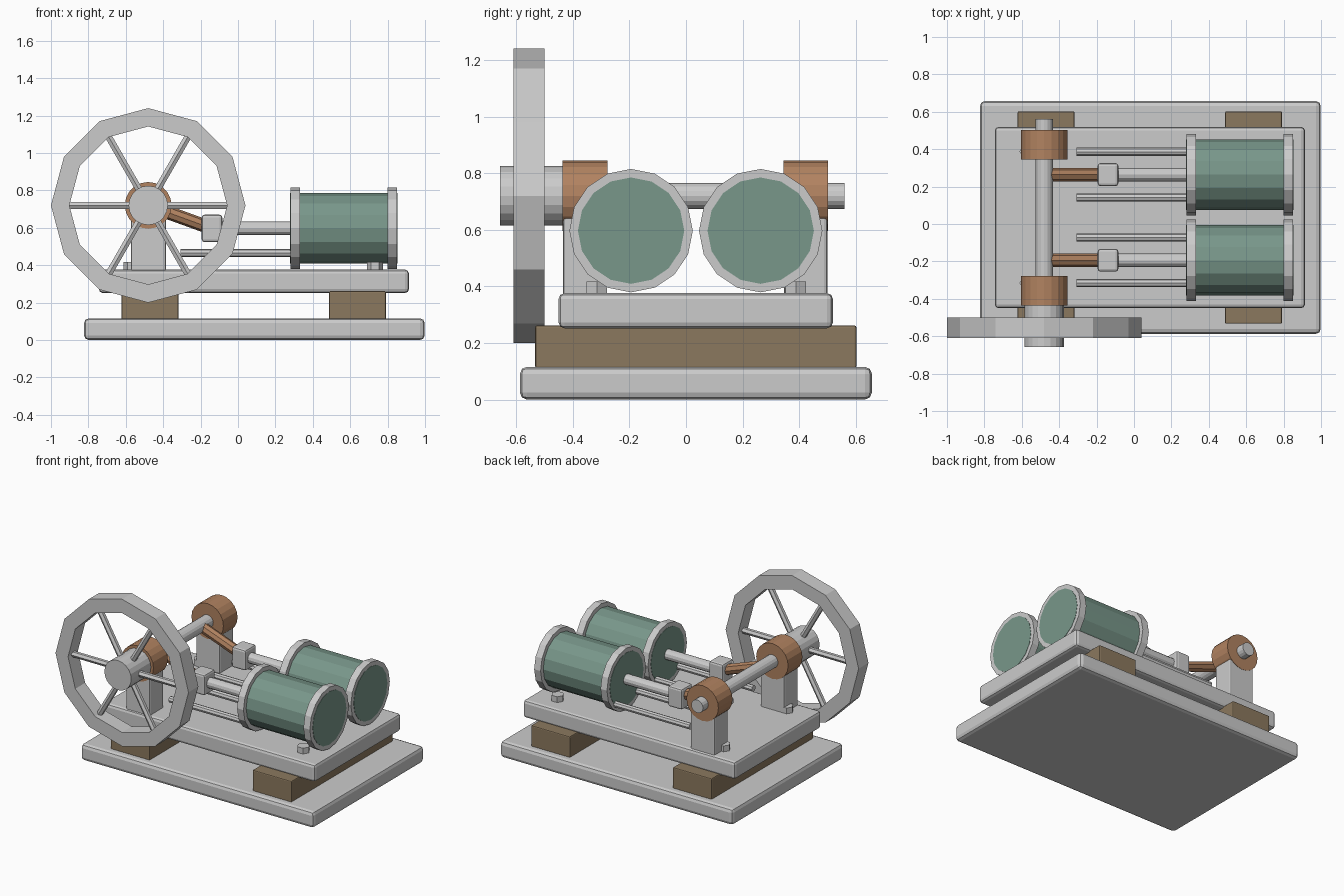
import bpy, bmesh, math
from mathutils import Vector

if "Cube" in bpy.data.objects:
    bpy.data.objects.remove(bpy.data.objects["Cube"])


def material(name, rgb):
    m = bpy.data.materials.new(name)
    m.diffuse_color = (*rgb, 1.0)
    m.use_nodes = True
    m.node_tree.nodes["Principled BSDF"].inputs["Base Color"].default_value = m.diffuse_color
    return m


STEEL = material("light_grey_steel", (0.60, 0.60, 0.60))
GREEN = material("green_paint", (0.19, 0.31, 0.255))
COPPER = material("copper_bronze", (0.44, 0.225, 0.118))
WOOD = material("brown_timber", (0.26, 0.19, 0.113))


def finish(name, bm, mat):
    bmesh.ops.recalc_face_normals(bm, faces=bm.faces)
    me = bpy.data.meshes.new(name)
    bm.to_mesh(me)
    bm.free()
    me.materials.append(mat)
    ob = bpy.data.objects.new(name, me)
    bpy.context.collection.objects.link(ob)
    return ob


def box(name, x, y, z, mat, bevel=0.0):
    """Box from (min, max) ranges, with optional rounded edges."""
    bm = bmesh.new()
    bmesh.ops.create_cube(bm, size=1)
    for v in bm.verts:
        v.co = [(r[0] + r[1]) / 2 + c * (r[1] - r[0]) for r, c in zip((x, y, z), v.co)]
    ob = finish(name, bm, mat)
    if bevel:
        mod = ob.modifiers.new("rounded_edges", 'BEVEL')
        mod.width = bevel
        mod.segments = 2
    return ob


def rod(name, a, b, r, mat, sides=16, inner=0.0):
    """Flat-sided cylinder from a to b, or a ring when inner is set."""
    a, b = Vector(a), Vector(b)
    d = (b - a).normalized()
    u = Vector((0, 1, 0)) if abs(d.y) < 0.5 else Vector((1, 0, 0))
    if abs(d.z) > 0.99:
        u = Vector((1, 0, 0))
    w = d.cross(u)
    bm = bmesh.new()

    def loop(p, rad):
        ang = [2 * math.pi * i / sides for i in range(sides)]
        return [bm.verts.new(p + rad * (math.cos(t) * u + math.sin(t) * w)) for t in ang]

    loops = [loop(a, r), loop(b, r)]
    if inner:
        loops += [loop(b, inner), loop(a, inner)]
        pairs = list(zip(loops, loops[1:] + loops[:1]))
    else:
        pairs = [(loops[0], loops[1])]
        bm.faces.new(loops[0])
        bm.faces.new(loops[1])
    for p, q in pairs:
        for i in range(sides):
            j = (i + 1) % sides
            bm.faces.new((p[i], p[j], q[j], q[i]))
    return finish(name, bm, mat)


# Base plate, timber beams and engine bed
box("base_plate", (-0.823, 0.998), (-0.587, 0.657), (0, 0.116), STEEL, 0.025)
for label, x in (("left", (-0.622, -0.318)), ("right", (0.487, 0.791))):
    box(f"timber_beam_{label}", x, (-0.533, 0.602), (0.11, 0.262), WOOD, 0.007)
box("engine_bed", (-0.744, 0.914), (-0.45, 0.519), (0.252, 0.376), STEEL, 0.02)

# Bed bolts
for x in (-0.57, 0.732):
    for y in (-0.315, 0.388):
        rod("bed_bolt", (x, y, 0.36), (x, y, 0.417), 0.042, STEEL, 6)

# Crankshaft on two pedestal bearings
CX, CZ = -0.48, 0.72
rod("crankshaft", (CX, -0.6, CZ), (CX, 0.561, CZ), 0.046, STEEL)
for y0, y1 in ((-0.437, -0.277), (0.344, 0.502)):
    box("bearing_pedestal", (-0.573, -0.385), (y0 + 0.002, y1 - 0.002), (0.36, 0.68), STEEL, 0.012)
    rod("bearing", (CX, y0, CZ), (CX, y1, CZ), 0.125, COPPER, 20)

# Flywheel: twelve-sided rim, hub and six spokes
WY = -0.555
rod("flywheel_rim", (CX, WY - 0.055, CZ), (CX, WY + 0.055, CZ), 0.52, STEEL, 12, 0.422)
rod("flywheel_hub", (CX, -0.657, CZ), (CX, -0.437, CZ), 0.105, STEEL, 20)
for i in range(6):
    t = i * math.pi / 3
    c, s = math.cos(t), math.sin(t)
    rod("flywheel_spoke", (CX + 0.05 * c, WY, CZ + 0.05 * s),
        (CX + 0.43 * c, WY, CZ + 0.43 * s), 0.021, STEEL, 6)

# Two cylinders with their piston gear
PZ = 0.597
for y in (-0.194, 0.264):
    rod("cylinder_body", (0.279, y, PZ), (0.852, y, PZ), 0.188, GREEN)
    for x in (0.281, 0.80):
        rod("cylinder_flange", (x, y, PZ), (x + 0.05, y, PZ), 0.218, STEEL, 16, 0.17)
    rod("piston_rod", (-0.12, y, PZ), (0.3, y, PZ), 0.036, STEEL, 12)
    box("crosshead", (-0.194, -0.084), (y - 0.061, y + 0.061), (PZ - 0.073, PZ + 0.073), STEEL, 0.014)
    rod("connecting_rod", (CX + 0.02, y, CZ - 0.007), (-0.14, y, PZ), 0.036, COPPER, 8)
    for side in (-1, 1):
        gy = y + side * 0.122
        rod("guide_rod", (-0.308, gy, 0.466), (0.3, gy, 0.466), 0.022, STEEL, 8)
